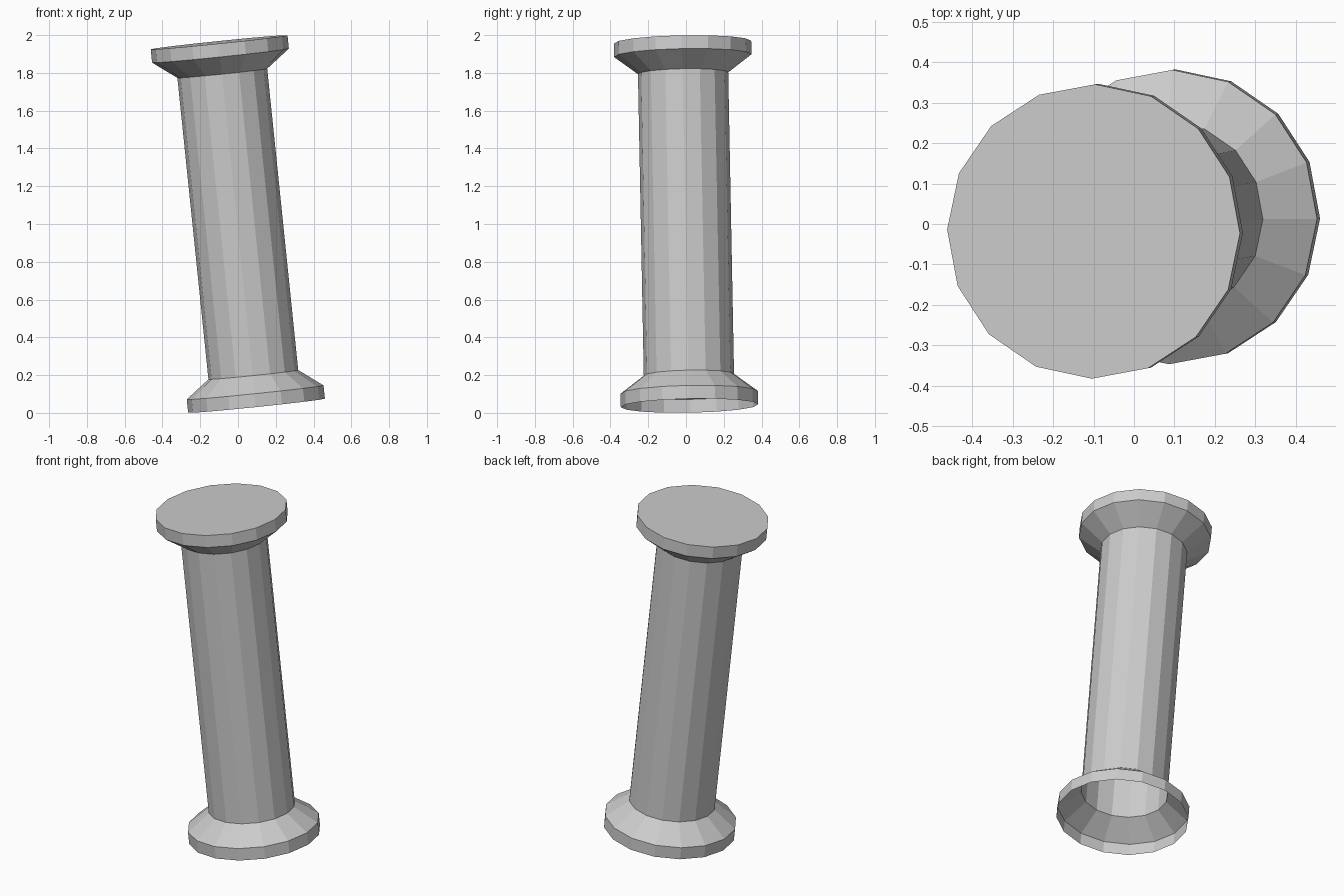
import bpy, bmesh, math
from mathutils import Matrix, Vector

if "Cube" in bpy.data.objects:
    bpy.data.objects.remove(bpy.data.objects["Cube"])

SIDES = 16
bottom = Vector((0.098, 0.0185, 0.038))   # centre of the base rim
top = Vector((-0.1, -0.0185, 1.962))      # centre of the capital's top
axis = top - bottom
L = axis.length

# Lathe profile (radius, height): base rim, flare, shaft, flare, capital rim
R, r = 0.364, 0.239
profile = [(R, 0), (R, 0.071), (r, 0.165), (r, L - 0.165), (R, L - 0.071), (R, L)]

bm = bmesh.new()
rings = []
for rad, h in profile:
    rings.append([bm.verts.new((rad * math.cos(2 * math.pi * i / SIDES),
                                rad * math.sin(2 * math.pi * i / SIDES), h))
                  for i in range(SIDES)])
for a, b in zip(rings, rings[1:]):
    for i in range(SIDES):
        j = (i + 1) % SIDES
        bm.faces.new((a[i], a[j], b[j], b[i]))
bm.faces.new(rings[-1])                   # closed top, underside stays open

# Lean the whole column along its axis
lean = Vector((0, 0, 1)).rotation_difference(axis).to_matrix().to_4x4()
twist = Matrix.Rotation(math.radians(-0.7), 4, 'Z')
bm.transform(Matrix.Translation(bottom) @ lean @ twist)

mesh = bpy.data.meshes.new("leaning_column")
bm.to_mesh(mesh)
bm.free()
column = bpy.data.objects.new("leaning_column", mesh)
bpy.context.collection.objects.link(column)
